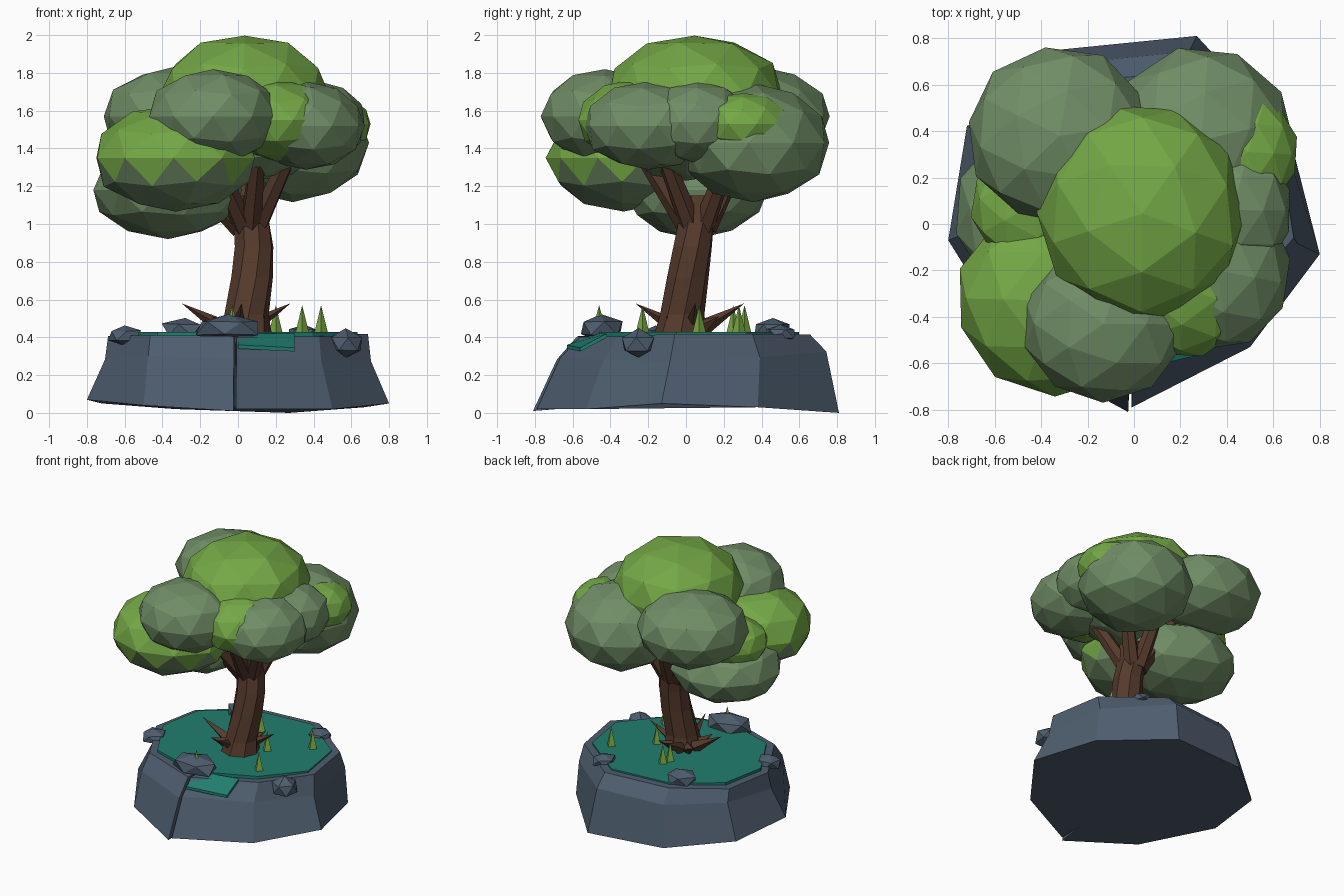
import bpy, bmesh, math, random
from mathutils import Vector, Matrix

if "Cube" in bpy.data.objects:
    bpy.data.objects.remove(bpy.data.objects["Cube"])

random.seed(4)


def lin(c):
    return tuple(((v / 255 + 0.055) / 1.055) ** 2.4 if v > 10 else v / 3294 for v in c) + (1,)


def material(name, rgb):
    m = bpy.data.materials.new(name)
    m.diffuse_color = lin(rgb)
    m.use_nodes = True
    m.node_tree.nodes["Principled BSDF"].inputs["Base Color"].default_value = m.diffuse_color
    return m


STONE = material("slate stone", (78, 93, 110))
TEAL = material("teal moss", (33, 126, 111))
BARK = material("brown bark", (86, 58, 44))
LEAF = material("bright leaf", (116, 168, 70))
SAGE = material("sage leaf", (112, 141, 102))
BLADE = material("grass blade", (120, 168, 66))


def finish(name, bm, *mats):
    bmesh.ops.recalc_face_normals(bm, faces=bm.faces)
    me = bpy.data.meshes.new(name)
    bm.to_mesh(me)
    bm.free()
    for m in mats:
        me.materials.append(m)
    ob = bpy.data.objects.new(name, me)
    bpy.context.collection.objects.link(ob)
    return ob


def loft(name, rings, mat):
    """Skin closed rings of equal count and cap both ends."""
    bm = bmesh.new()
    vs = [[bm.verts.new(p) for p in r] for r in rings]
    n = len(vs[0])
    for a, b in zip(vs, vs[1:]):
        for i in range(n):
            j = (i + 1) % n
            bm.faces.new((a[i], a[j], b[j], b[i]))
    bm.faces.new(vs[0][::-1])
    bm.faces.new(vs[-1])
    return finish(name, bm, mat)


def spike(name, a, b, r1, r2, sides, mat):
    """Tapered stick from point a to point b."""
    a, b = Vector(a), Vector(b)
    d = b - a
    bm = bmesh.new()
    bmesh.ops.create_cone(bm, cap_ends=True, segments=sides, radius1=r1, radius2=r2, depth=d.length)
    rot = d.to_track_quat('Z', 'Y').to_matrix().to_4x4()
    bmesh.ops.transform(bm, matrix=Matrix.Translation((a + b) / 2) @ rot, verts=bm.verts)
    return finish(name, bm, mat)


def lump(name, c, r, sub, rough, mats, split=None):
    """Faceted, slightly irregular ellipsoid; faces under split take the second colour."""
    bm = bmesh.new()
    bmesh.ops.create_icosphere(bm, subdivisions=sub, radius=1)
    bmesh.ops.rotate(bm, verts=bm.verts, matrix=Matrix.Rotation(random.uniform(0, 6), 3, 'Z'))
    for v in bm.verts:
        k = random.uniform(1 - rough, 1)
        v.co = Vector([c[i] + v.co[i] * r[i] * k for i in range(3)])
    if split is not None:
        for f in bm.faces:
            if f.calc_center_median().z < split:
                f.material_index = 1
    return finish(name, bm, *mats)


# Rock base with a narrow crack at the front
outline = [(-0.025, -0.81, 0.01), (-0.015, -0.6, 0.03), (-0.01, -0.79, 0.02), (0.5, -0.53, 0.02),
           (0.8, -0.13, 0.05), (0.67, 0.38, 0.03), (0.27, 0.81, 0.0), (-0.33, 0.75, 0.02),
           (-0.72, 0.42, 0.05), (-0.8, -0.07, 0.07), (-0.5, -0.55, 0.04)]
bulge = {5: 1.08, 10: 1.08}    # corners where the wall stays nearly upright


def ring(sx, sy, oy, z, wob=0.0):
    return [(x * sx * bulge.get(i, 1), y * sy * bulge.get(i, 1) + oy, z + random.uniform(-wob, wob))
            for i, (x, y, _) in enumerate(outline)]


loft("rock_base", [outline, ring(0.88, 0.88, 0.03, 0.3, 0.03), ring(0.86, 0.76, 0.04, 0.41, 0.01)], STONE)

# Moss top and the patch that hangs over the front rim
moss = [p for i, p in enumerate(ring(0.79, 0.69, 0.04, 0)) if i not in (0, 1)]
loft("moss_top", [[(x, y, z) for x, y, _ in moss] for z in (0.37, 0.427)], TEAL)
patch = [(0.0, -0.63, 0.36), (0.3, -0.56, 0.345), (0.3, -0.42, 0.42), (0.0, -0.48, 0.42)]
loft("moss_patch", [[(x, y, z - 0.02) for x, y, z in patch], patch], TEAL)

# Loose stones around the rim
for i, (c, r) in enumerate([((-0.05, -0.45, 0.45), (0.2, 0.14, 0.085)),
                            ((0.57, -0.25, 0.365), (0.11, 0.12, 0.09)),
                            ((0.35, 0.5, 0.42), (0.1, 0.1, 0.055)),
                            ((-0.6, -0.16, 0.41), (0.1, 0.1, 0.06)),
                            ((-0.28, 0.46, 0.44), (0.14, 0.12, 0.075))]):
    lump(f"stone_{i + 1}", c, r, 1, 0.2, [STONE])

# Trunk
trunk = [(0.04, -0.03, 0.41, 0.14), (0.045, -0.02, 0.52, 0.118), (0.075, 0.01, 0.72, 0.112),
         (0.085, 0.035, 0.88, 0.106), (0.07, 0.055, 1.02, 0.1), (0.06, 0.06, 1.15, 0.1)]
loft("trunk", [[(x + r * math.cos(a), y + r * math.sin(a), z)
                for a in [math.tau * (k + 0.12 * i) / 8 for k in range(8)]]
               for i, (x, y, z, r) in enumerate(trunk)], BARK)

# Branches fanning into the leaves
for i, (x, y, z) in enumerate([(-0.2, 0.0, 1.2), (-0.12, -0.2, 1.32), (0.1, -0.2, 1.32),
                               (0.25, -0.1, 1.32), (0.23, 0.2, 1.28), (0.02, 0.27, 1.32),
                               (-0.16, 0.22, 1.35)]):
    s = Vector((0.06, 0.06, 0.98))
    out = (Vector((x, y, 0.98)) - s).normalized() * 0.045
    spike(f"branch_{i + 1}", s + out, (x, y, z), 0.06, 0.045, 6, BARK)

# Pointed roots around the trunk foot
for i in range(8):
    a = math.tau * i / 8 + 0.1
    l = (0.29, 0.2)[i % 2]
    d = Vector((math.cos(a), math.sin(a), 0))
    foot = Vector((-0.01, 0.02, 0.45))
    spike(f"root_{i + 1}", foot + d * 0.07, foot + d * l + Vector((0, 0, 0.13 if i % 2 == 0 else 0.06)),
          0.045, 0, 4, BARK)

# Grass blades
for i, (x, y, z) in enumerate([(-0.03, -0.46, 0.49), (0.34, -0.23, 0.42), (0.2, 0.07, 0.42),
                               (0.44, 0.28, 0.42), (-0.04, 0.25, 0.42), (-0.02, 0.31, 0.42)]):
    spike(f"grass_{i + 1}", (x, y, z), (x, y, 0.57), 0.037 if z < 0.45 else 0.022, 0, 4, BLADE)

# Leaf clumps
for name, c, r, mat in [("top", (0.035, 0.045, 1.68), (0.465, 0.49, 0.33), LEAF),
                        ("back_left", (-0.32, 0.38, 1.57), (0.41, 0.39, 0.27), SAGE),
                        ("back_right", (0.29, 0.36, 1.43), (0.42, 0.41, 0.32), SAGE),
                        ("front", (-0.13, -0.43, 1.57), (0.36, 0.34, 0.26), SAGE),
                        ("right", (0.36, -0.2, 1.52), (0.32, 0.35, 0.24), SAGE),
                        ("right_back", (0.42, 0.06, 1.54), (0.27, 0.3, 0.22), SAGE),
                        ("middle", (0.08, 0.0, 1.47), (0.38, 0.36, 0.25), SAGE),
                        ("low_left", (-0.37, 0.05, 1.18), (0.41, 0.39, 0.26), SAGE),
                        ("front_right", (0.21, -0.27, 1.55), (0.3, 0.32, 0.22), LEAF),
                        ("right_tuft", (0.49, 0.31, 1.53), (0.22, 0.25, 0.17), LEAF),
                        ("left_tuft", (-0.44, 0.08, 1.39), (0.27, 0.27, 0.18), LEAF)]:
    lump("leaves_" + name, c, r, 2, 0.04, [mat])
lump("leaves_front_left", (-0.33, -0.33, 1.35), (0.45, 0.42, 0.29), 2, 0.04, [LEAF, SAGE], 1.28)
